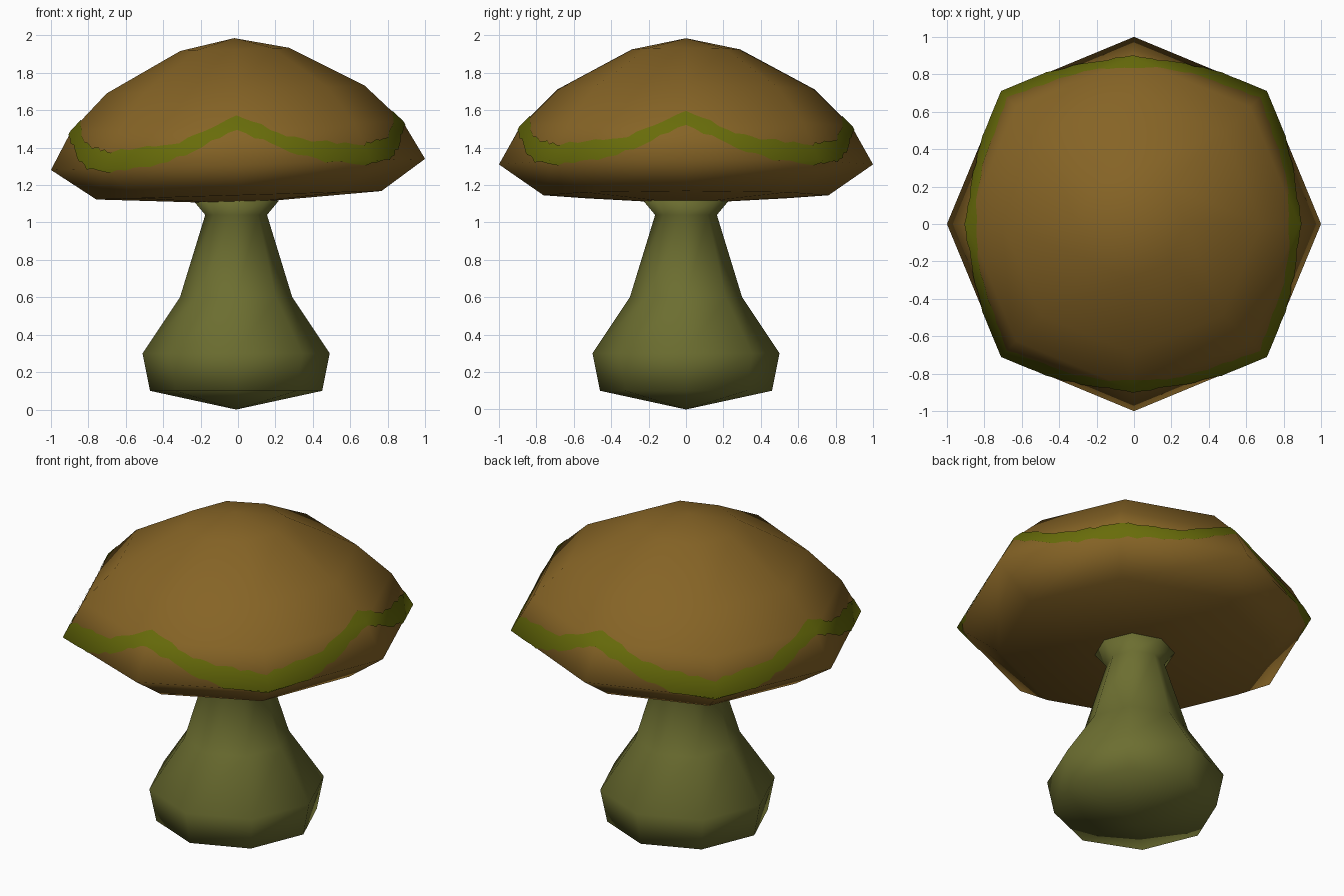
import bpy, bmesh, math, random
from mathutils import Matrix, Vector

if "Cube" in bpy.data.objects:
    bpy.data.objects.remove(bpy.data.objects["Cube"])

random.seed(4)
SIDES = 8


def material(name, rgb):
    m = bpy.data.materials.new(name)
    m.diffuse_color = (*rgb, 1)
    m.use_nodes = True
    m.node_tree.nodes["Principled BSDF"].inputs["Base Color"].default_value = m.diffuse_color
    return m


def finish(name, bm, mat, matrix):
    bm.transform(matrix)
    me = bpy.data.meshes.new(name)
    bm.to_mesh(me)
    bm.free()
    for p in me.polygons:
        p.use_smooth = True
    me.materials.append(mat)
    ob = bpy.data.objects.new(name, me)
    bpy.context.collection.objects.link(ob)
    return ob


def lathe(name, profile, mat, matrix):
    """Eight-sided solid from (radius, z) points; radius 0 makes a tip."""
    bm = bmesh.new()
    rings = []
    for r, z in profile:
        n = SIDES if r > 0 else 1
        rings.append([bm.verts.new((r * math.cos(math.tau * i / SIDES),
                                    r * math.sin(math.tau * i / SIDES), z))
                      for i in range(n)])
    for a, b in zip(rings, rings[1:]):
        for i in range(SIDES):
            j = (i + 1) % SIDES
            if len(a) == 1:
                bm.faces.new((a[0], b[j], b[i]))
            elif len(b) == 1:
                bm.faces.new((a[i], a[j], b[0]))
            else:
                bm.faces.new((a[i], a[j], b[j], b[i]))
    bmesh.ops.recalc_face_normals(bm, faces=bm.faces)
    return finish(name, bm, mat, matrix)


def lerp(table, x):
    for (x0, y0), (x1, y1) in zip(table, table[1:]):
        if x <= x1:
            return y0 + (y1 - y0) * (x - x0) / (x1 - x0)
    return table[-1][1]


brown = material("cap brown", (0.238, 0.127, 0.019))
green = material("moss green", (0.138, 0.150, 0.003))
olive = material("stem olive", (0.150, 0.156, 0.030))

# Stem
stem = [(0, 0), (0.46, 0.10), (0.50, 0.30), (0.30, 0.60), (0.165, 1.04), (0.23, 1.118), (0, 1.13)]
lathe("stem", stem, olive, Matrix.Translation((-0.01, 0, 0)))

# Cap, leaning slightly to the left
pivot = Vector((0, 0, 1.31))
tilt = (Matrix.Translation(pivot) @ Matrix.Rotation(math.radians(-1.7), 4, 'Y')
        @ Matrix.Translation(-pivot))
cap = [(0, 1.10), (0.762, 1.145), (1.0, 1.31), (0.885, 1.515), (0.69, 1.71), (0.29, 1.925), (0, 1.985)]
lathe("cap", cap, brown, tilt)

# Wavy band: thin plate hugging the cap, high on the axes and low in between
surface = [(z, r) for r, z in cap]
low = [(0, 1.50), (12, 1.41), (22, 1.35), (30, 1.31), (45, 1.285)]
high = [(0, 1.58), (12, 1.495), (22, 1.435), (30, 1.42), (45, 1.40)]
STEP = 3
jitter = [(random.uniform(-.01, .01), random.uniform(-.01, .01)) for _ in range(90 // STEP)]
bm = bmesh.new()
normals, columns = [], []
for k in range(360 // STEP):
    deg = k * STEP
    d = min(deg % 90, 90 - deg % 90)
    jl, jh = jitter[k % len(jitter)]
    lo, hi = lerp(low, d) + jl, lerp(high, d) + jh
    z1 = min(max(lo + 0.002, 1.31), hi - 0.004)
    z2 = min(max(z1 + 0.002, 1.515), hi - 0.002)
    flat = math.cos(math.pi / 8) / math.cos(math.radians(deg % 45 - 22.5))
    a = math.radians(deg)
    col = []
    for z in (lo, z1, z2, hi):
        r = lerp(surface, z) * flat + 0.005
        col.append(bm.verts.new((r * math.cos(a), r * math.sin(a), z)))
        up = math.radians(lerp([(1.145, -50), (1.31, 0), (1.515, 38), (1.71, 53)], z))
        normals.append((math.cos(a) * math.cos(up), math.sin(a) * math.cos(up), math.sin(up)))
    columns.append(col)
for a, b in zip(columns, columns[1:] + columns[:1]):
    for i in range(3):
        bm.faces.new((a[i], b[i], b[i + 1], a[i + 1]))
band = finish("cap_band", bm, green, tilt)
band.data.normals_split_custom_set_from_vertices(normals)
